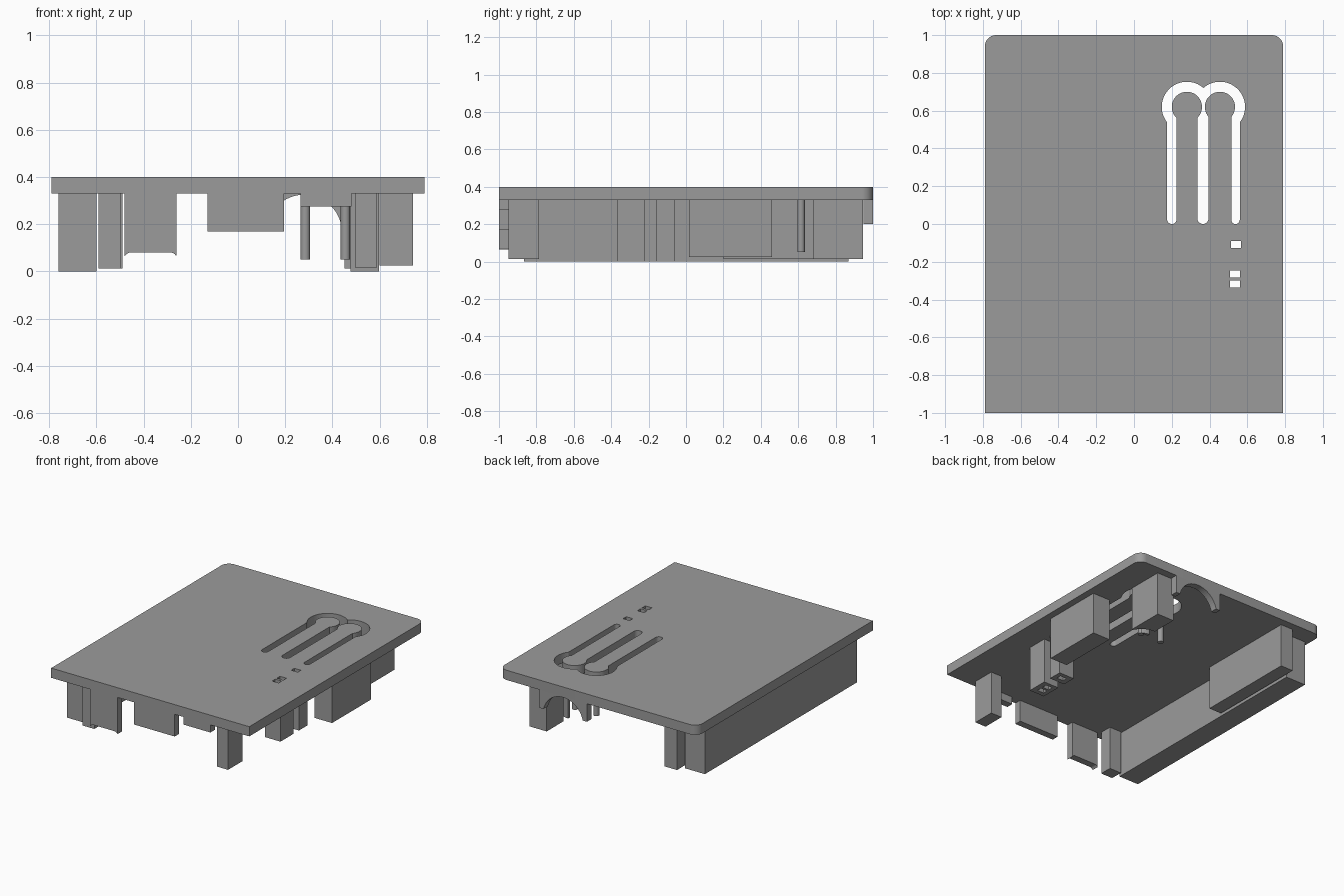
import bpy, bmesh, math

if "Cube" in bpy.data.objects:
    bpy.data.objects.remove(bpy.data.objects["Cube"])

grey = bpy.data.materials.new("plain_grey")
grey.diffuse_color = (0.33, 0.33, 0.33, 1)
grey.use_nodes = True
grey.node_tree.nodes["Principled BSDF"].inputs["Base Color"].default_value = grey.diffuse_color
UNDER, TOP = 0.33, 0.40          # underside and top of the plate


def arc(cx, cy, r, a0, a1, n=16):
    """Points on an arc, angles in degrees."""
    steps = [math.radians(a0 + (a1 - a0) * i / n) for i in range(n + 1)]
    return [(cx + r * math.cos(a), cy + r * math.sin(a)) for a in steps]


def prism(name, pts, lo, hi, axis="z"):
    """Extrude a 2D outline along z (xy outline) or y (xz outline)."""
    put = (lambda p, d: (p[0], p[1], d)) if axis == "z" else (lambda p, d: (p[0], d, p[1]))
    bm = bmesh.new()
    a = [bm.verts.new(put(p, lo)) for p in pts]
    b = [bm.verts.new(put(p, hi)) for p in pts]
    bm.faces.new(a)
    bm.faces.new(b[::-1])
    for i in range(len(pts)):
        j = (i + 1) % len(pts)
        bm.faces.new((a[i], b[i], b[j], a[j]))
    bmesh.ops.recalc_face_normals(bm, faces=bm.faces)
    mesh = bpy.data.meshes.new(name)
    bm.to_mesh(mesh)
    bm.free()
    mesh.materials.append(grey)
    ob = bpy.data.objects.new(name, mesh)
    bpy.context.collection.objects.link(ob)
    return ob


def box(name, x0, x1, y0, y1, z0, z1=UNDER):
    return prism(name, [(x0, y0), (x1, y0), (x1, y1), (x0, y1)], z0, z1)


def smooth(ob):
    bpy.ops.object.select_all(action="DESELECT")
    ob.select_set(True)
    bpy.context.view_layer.objects.active = ob
    bpy.ops.object.shade_smooth_by_angle(angle=math.radians(30))


def cut(ob, cutters):
    bpy.context.view_layer.objects.active = ob
    for c in cutters:
        m = ob.modifiers.new("cut", "BOOLEAN")
        m.operation, m.solver, m.object = "DIFFERENCE", "EXACT", c
        bpy.ops.object.modifier_apply(modifier=m.name)


# Cover plate with rounded rear corners
plate = prism("cover_plate", [(-0.79, -1), (0.79, -1)]
              + arc(0.73, 0.94, 0.06, 0, 90, 10) + arc(-0.73, 0.94, 0.06, 90, 180, 10),
              UNDER, TOP)

# Comb-shaped slot that frees two flexible push buttons
slot = prism("slot_cutter",
             arc(0.2, 0.025, 0.025, 180, 360, 10)
             + arc(0.28, 0.62, 0.08, 226.6, -46.6, 32)
             + arc(0.365, 0.03, 0.03, 180, 360, 10)
             + arc(0.455, 0.62, 0.08, 221.4, -41.4, 32)
             + arc(0.5375, 0.0225, 0.0225, 180, 360, 10)
             + arc(0.455, 0.62, 0.133, -37.9, 131.1, 32)
             + arc(0.28, 0.62, 0.133, 48.9, 217.9, 32)[1:], -0.1, 0.5)

# Light windows
windows = [box("window_cutter", x, x + 0.053, y, y + 0.036, -0.1, 0.5)
           for x, y in ((0.513, -0.127), (0.507, -0.282), (0.507, -0.336))]

# Light guides under the windows
guide_single = box("light_guide_single", 0.476, 0.598, -0.16, -0.06, 0)
guide_double = box("light_guide_double", 0.476, 0.598, -0.37, -0.22, 0)

# Support blocks
box("left_rail", -0.76, -0.60, -0.865, 0.87, 0)
box("left_rear_block", -0.59, -0.49, 0.20, 0.945, 0.013)
box("left_front_post", -0.59, -0.495, -0.93, -0.84, 0.013)
box("right_front_post", 0.497, 0.586, -0.95, -0.785, 0.015)
box("right_middle_block", 0.60, 0.74, 0.015, 0.46, 0.025)
rear_block = box("right_rear_block", 0.45, 0.586, 0.68, 0.945, 0.013)

cut(plate, [slot] + windows)
cut(rear_block, [slot])
cut(guide_single, windows[:1])
cut(guide_double, windows[1:])
for c in [slot] + windows:
    bpy.data.objects.remove(c)

# Button pins
for x in (0.285, 0.455):
    smooth(prism("button_pin", arc(x, 0.615, 0.02, 0, 345, 23), 0.05, UNDER))

# Front connector skirts
box("front_skirt_middle", -0.13, 0.195, -1, -0.95, 0.17)
box("front_skirt_right", 0.265, 0.48, -1, -0.95, 0.275)
prism("front_skirt_left", [(-0.48, UNDER), (-0.48, 0.066)]
      + arc(-0.455, 0.055, 0.025, 150, 90, 5) + arc(-0.285, 0.055, 0.025, 90, 30, 5)
      + [(-0.26, 0.066), (-0.26, UNDER)], -1, -0.95, "y")

# Rear skirt with an arched opening
prism("rear_arch", [(0.09, UNDER), (0.09, 0.2)]
      + arc(0.28, 0.165, 0.16, 167.4, 12.6, 28)
      + [(0.47, 0.2), (0.47, UNDER)], 0.95, 1, "y")

smooth(plate)
